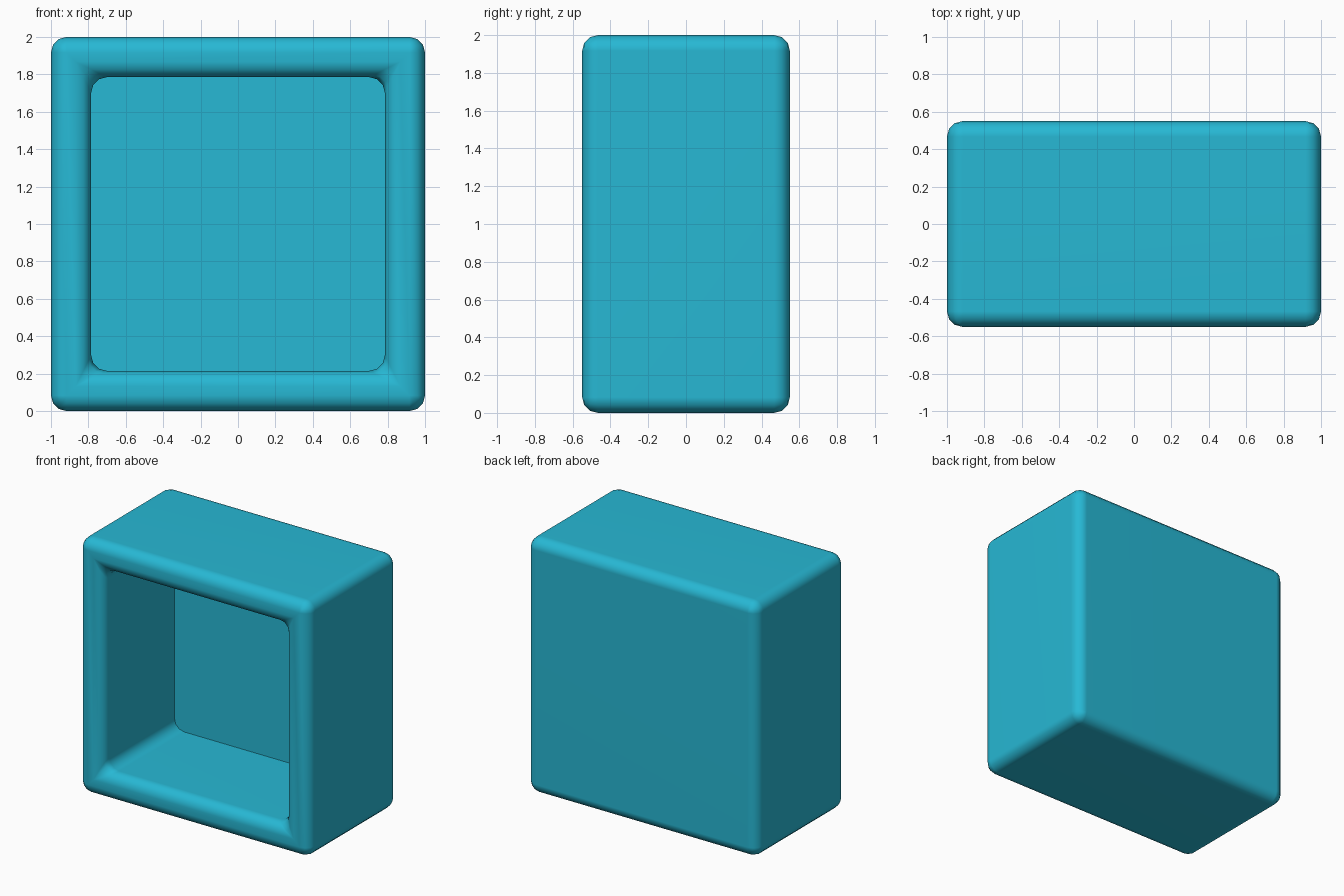
import bpy, bmesh, math

if "Cube" in bpy.data.objects:
    bpy.data.objects.remove(bpy.data.objects["Cube"])

HALF, DEPTH, R, N = 1.0, 0.55, 0.083, 3   # outer half size, half depth, rounding, steps
HOLE, BACK = 0.785, 0.335                 # cavity half size, cavity back wall y

bm = bmesh.new()


def ring(y, half, r):
    """Rounded square loop in the XZ plane."""
    pts = []
    for q in range(4):
        a0 = q * math.pi / 2
        sx, sz = math.copysign(1, math.cos(a0 + .785)), math.copysign(1, math.sin(a0 + .785))
        for i in range(N + 1):
            a = a0 + i * math.pi / 2 / N
            pts.append(bm.verts.new((sx * (half - r) + r * math.cos(a), y,
                                     1 + sz * (half - r) + r * math.sin(a))))
    return pts


steps = [i * math.pi / 2 / N for i in range(N + 1)]
rings = []
# Rounded outer shell, back to front
for t in steps:
    s, c = math.sin(t), math.cos(t)
    rings.append(ring(DEPTH - R + R * c, HALF - R + R * s, R * s))
for t in reversed(steps):
    s, c = math.sin(t), math.cos(t)
    rings.append(ring(-DEPTH + R - R * c, HALF - R + R * s, R * s))
# Rounded mouth rolling into the cavity
for t in steps:
    s, c = math.sin(t), math.cos(t)
    rings.append(ring(-DEPTH + R - R * c, HOLE + R - R * s, R * s))
# Cavity tunnel
rings.append(ring(BACK, HOLE, R))

for a, b in zip(rings, rings[1:]):
    for i in range(len(a)):
        j = (i + 1) % len(a)
        bm.faces.new((a[i], a[j], b[j], b[i]))
bm.faces.new(rings[0])    # back panel
bm.faces.new(rings[-1])   # cavity back wall
bmesh.ops.remove_doubles(bm, verts=bm.verts, dist=1e-4)
bmesh.ops.recalc_face_normals(bm, faces=bm.faces)

mesh = bpy.data.meshes.new("open_box")
bm.to_mesh(mesh)
bm.free()
box = bpy.data.objects.new("open_box", mesh)
bpy.context.collection.objects.link(box)

mat = bpy.data.materials.new("turquoise")
mat.diffuse_color = (0.02, 0.48, 0.66, 1)
mat.use_nodes = True
mat.node_tree.nodes["Principled BSDF"].inputs["Base Color"].default_value = mat.diffuse_color
mesh.materials.append(mat)

# Smooth roundings with flat-looking large faces
bpy.context.view_layer.objects.active = box
box.select_set(True)
bpy.ops.object.shade_smooth_by_angle(angle=math.radians(50))
wn = box.modifiers.new("weighted_normals", 'WEIGHTED_NORMAL')
wn.keep_sharp = True
